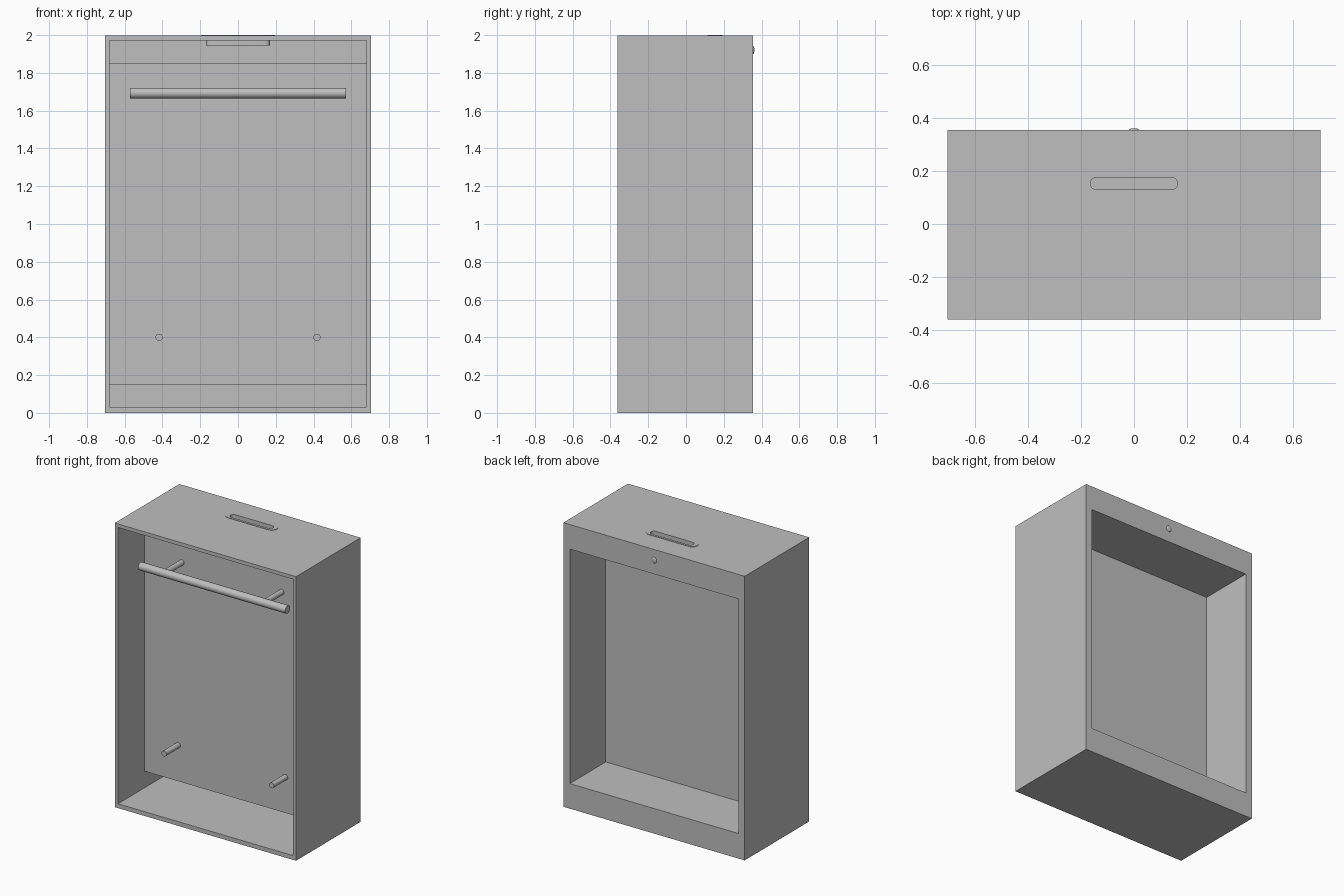
import bpy, bmesh
from math import pi, cos, sin
from mathutils import Matrix, Vector

cube = bpy.data.objects.get("Cube")
if cube:
    bpy.data.objects.remove(cube)

# Single flat grey
GREY = (0.52, 0.52, 0.52, 1)
mat = bpy.data.materials.new("grey")
mat.use_nodes = True
mat.diffuse_color = GREY
mat.node_tree.nodes["Principled BSDF"].inputs["Base Color"].default_value = GREY


def finish(name, bm):
    bmesh.ops.recalc_face_normals(bm, faces=bm.faces)
    mesh = bpy.data.meshes.new(name)
    bm.to_mesh(mesh)
    bm.free()
    mesh.materials.append(mat)
    obj = bpy.data.objects.new(name, mesh)
    bpy.context.collection.objects.link(obj)
    return obj


def prism(name, points, vector):
    """Extrude a closed planar outline along a vector."""
    bm = bmesh.new()
    face = bm.faces.new([bm.verts.new(p) for p in points])
    grown = bmesh.ops.extrude_face_region(bm, geom=[face], use_keep_orig=True)
    top = [v for v in grown["geom"] if isinstance(v, bmesh.types.BMVert)]
    bmesh.ops.translate(bm, verts=top, vec=vector)
    return finish(name, bm)


def box(name, half_x, y0, y1, z0, z1):
    outline = [(-half_x, y0, z0), (half_x, y0, z0), (half_x, y1, z0), (-half_x, y1, z0)]
    return prism(name, outline, (0, 0, z1 - z0))


def stadium(name, half_x, radius, z0, z1, y=0.153, steps=12):
    """Upright slab with rounded ends."""
    points = []
    for side in (1, -1):
        for i in range(steps + 1):
            a = pi * i / steps - side * pi / 2
            points.append((side * (half_x - radius) + radius * cos(a), y + radius * sin(a), z0))
    return prism(name, points, (0, 0, z1 - z0))


def smooth(obj):
    bpy.ops.object.select_all(action="DESELECT")
    bpy.context.view_layer.objects.active = obj
    obj.select_set(True)
    bpy.ops.object.shade_smooth_by_angle()


def rod(name, start, end, radius):
    start, end = Vector(start), Vector(end)
    axis = end - start
    bm = bmesh.new()
    bmesh.ops.create_cone(bm, cap_ends=True, segments=32, radius1=radius,
                          radius2=radius, depth=axis.length)
    turn = axis.to_track_quat("Z", "Y").to_matrix().to_4x4()
    bm.transform(Matrix.Translation((start + end) / 2) @ turn)
    obj = finish(name, bm)
    smooth(obj)
    return obj


def cut(obj, cutter):
    mod = obj.modifiers.new("cut", "BOOLEAN")
    mod.operation = "DIFFERENCE"
    mod.solver = "EXACT"
    mod.object = cutter
    bpy.context.view_layer.objects.active = obj
    bpy.ops.object.modifier_apply(modifier=mod.name)
    bpy.data.objects.remove(cutter)


FRONT, BACK, TOP = -0.362, 0.355, 1.997
PANEL = -0.07
INNER_BACK = BACK - 0.027

# Cabinet: open front that also runs below and above the rear tray
cabinet = box("cabinet", 0.705, FRONT, BACK, 0, TOP)
opening = [(-0.5, 0.03), (INNER_BACK, 0.03), (INNER_BACK, 0.148), (PANEL, 0.148),
           (PANEL, 1.852), (INNER_BACK, 1.852), (INNER_BACK, 1.972), (-0.5, 1.972)]
cut(cabinet, prism("front_cutter", [(-0.68, y, z) for y, z in opening], (1.36, 0, 0)))

# Rear recess and grip hole through the top
cut(cabinet, box("rear_cutter", 0.655, PANEL + 0.026, 0.5, 0.176, 1.824))
cut(cabinet, stadium("grip_cutter", 0.168, 0.025, 1.93, 2.1))

# Grip liner: thin flange on top with a tube through the hole
flange = stadium("grip_flange", 0.195, 0.039, TOP - 0.004, 2.0)
tube = stadium("grip_tube", 0.17, 0.027, 1.945, 1.999)
for part in (flange, tube):
    cut(part, stadium("liner_cutter", 0.165, 0.023, 1.9, 2.1))
    smooth(part)

# Hanging rail on two brackets, and two lower pegs
RAIL_Y, RAIL_Z = -0.265, 1.693
rod("rail", (-0.572, RAIL_Y, RAIL_Z), (0.572, RAIL_Y, RAIL_Z), 0.028)
for side, label in ((1, "left"), (-1, "right")):
    x = side * 0.388
    rod(f"rail_bracket_{label}", (x, PANEL + 0.01, RAIL_Z), (x, RAIL_Y, RAIL_Z), 0.019)
    x = side * 0.418
    rod(f"lower_peg_{label}", (x, PANEL + 0.01, 0.4), (x, -0.225, 0.4), 0.019)

# Small domed button on the back
bm = bmesh.new()
bmesh.ops.create_uvsphere(bm, u_segments=24, v_segments=12, radius=1)
bm.transform(Matrix.Translation((0, BACK, 1.922)) @ Matrix.Diagonal((0.02, 0.007, 0.022, 1)))
smooth(finish("back_button", bm))
